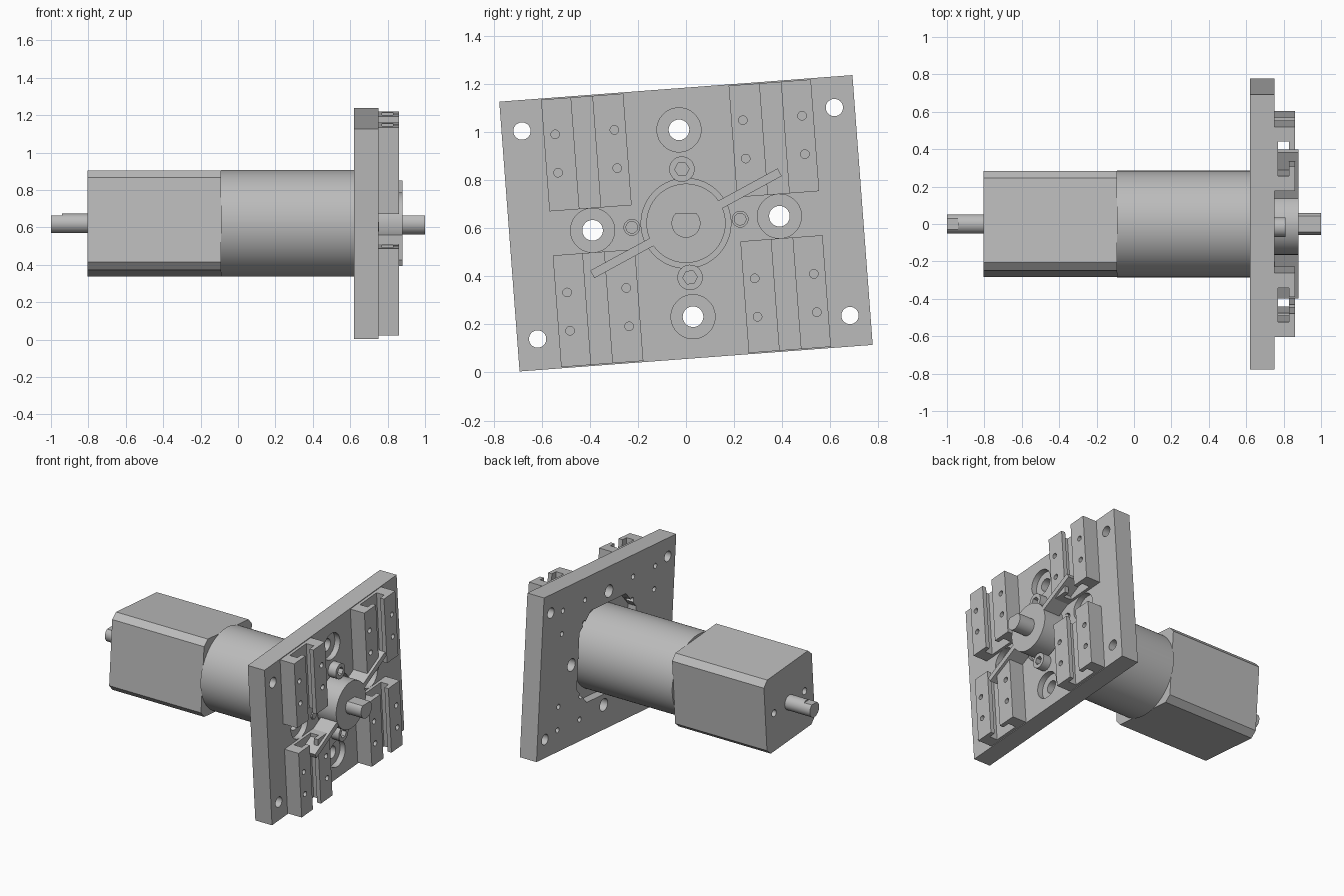
import bpy, bmesh
from math import radians, cos, sin, pi
from mathutils import Matrix

old = bpy.data.objects.get("Cube")
if old:
    bpy.data.objects.remove(old, do_unlink=True)

steel = bpy.data.materials.new("grey_metal")
steel.use_nodes = True
GREY = (0.5, 0.5, 0.5, 1)
steel.diffuse_color = GREY
steel.node_tree.nodes["Principled BSDF"].inputs["Base Color"].default_value = GREY

TILT = radians(4.3)
AXIS_Z = 0.621


def place(angle):
    return Matrix.Translation((0, 0, AXIS_Z)) @ Matrix.Rotation(angle, 4, 'X')


def prism_x(bm, outline, x0, x1):
    """Extrude a (y, z) outline along x."""
    face = bm.faces.new([bm.verts.new((x0, y, z)) for y, z in outline])
    ext = bmesh.ops.extrude_face_region(bm, geom=[face])
    for v in ext["geom"]:
        if isinstance(v, bmesh.types.BMVert):
            v.co.x = x1


def circle(r, y=0, z=0, n=32, top=None):
    pts = [(y + r * cos(2 * pi * i / n), z + r * sin(2 * pi * i / n)) for i in range(n)]
    return pts if top is None else [(a, b) for a, b in pts if b <= top]


def chamfered(h, c):
    k = h - c
    return [(h, -k), (h, k), (k, h), (-k, h), (-h, k), (-h, -k), (-k, -h), (k, -h)]


def rect(hy, hz):
    return [(hy, -hz), (hy, hz), (-hy, hz), (-hy, -hz)]


def make(name, pieces, angle=0.0):
    """Object made of (outline, x0, x1) prisms."""
    bm = bmesh.new()
    for outline, x0, x1 in pieces:
        prism_x(bm, outline, x0, x1)
    return finish(name, bm, angle)


def finish(name, bm, angle):
    bmesh.ops.recalc_face_normals(bm, faces=bm.faces)
    me = bpy.data.meshes.new(name)
    bm.to_mesh(me)
    bm.free()
    me.materials.append(steel)
    ob = bpy.data.objects.new(name, me)
    bpy.context.collection.objects.link(ob)
    ob.matrix_world = place(angle)
    return ob


def cut(ob, pieces, angle=TILT):
    tool = make("cutter", pieces, angle)
    tool.hide_render = True
    mod = ob.modifiers.new("cut", 'BOOLEAN')
    mod.operation = 'DIFFERENCE'
    mod.solver = 'EXACT'
    mod.object = tool
    bpy.context.view_layer.objects.active = ob
    bpy.ops.object.modifier_apply(modifier=mod.name)
    bpy.data.objects.remove(tool, do_unlink=True)


SIGNS = [(a, b) for a in (-1, 1) for b in (-1, 1)]
BORES = [(0.39, 0), (-0.39, 0), (0, 0.39), (0, -0.39)]
SCREWS = [(a * u, b * v) for a, b in SIGNS for u in (0.268, 0.515) for v in (0.25, 0.41)]

# Mounting plate with through holes, counterbores and motor pocket
plate = make("mounting_plate", [(rect(0.737, 0.563), 0.62, 0.75)], TILT)
cut(plate, [(circle(0.036, a * 0.652, b * 0.434), 0.5, 0.9) for a, b in SIGNS]
    + [(circle(0.043, y, z), 0.5, 0.9) for y, z in BORES])
cut(plate, [(circle(0.092, y, z), 0.71, 0.9) for y, z in BORES]
    + [(circle(0.187, n=64), 0.71, 0.9)]
    + [(circle(0.033, a * 0.226, 0, 24), 0.72, 0.9) for a in (-1, 1)]
    + [(circle(0.018, y, z, 16), 0.5, 0.67) for y, z in SCREWS])
cut(plate, [(chamfered(0.315, 0.12), 0.5, 0.68)])

# Four T-slot rails
T_SLOT = [(0.22, 0.74), (0.22, 0.86), (0.349, 0.86), (0.349, 0.83), (0.3, 0.83), (0.3, 0.77),
          (0.484, 0.77), (0.484, 0.83), (0.438, 0.83), (0.438, 0.86), (0.563, 0.86), (0.563, 0.74)]
for a, b in SIGNS:
    bm = bmesh.new()
    face = bm.faces.new([bm.verts.new((x, a * u, b * 0.092)) for u, x in T_SLOT])
    ext = bmesh.ops.extrude_face_region(bm, geom=[face])
    for v in ext["geom"]:
        if isinstance(v, bmesh.types.BMVert):
            v.co.z = b * 0.558
    name = ("upper" if b > 0 else "lower") + ("_back" if a > 0 else "_front") + "_rail"
    rail = finish(name, bm, TILT)
    cut(rail, [(circle(0.018, y, z, 16), 0.79, 0.95) for y, z in SCREWS if y * a > 0 and z * b > 0])

# Socket head screws and dowels
for s, word in ((1, "upper"), (-1, "lower")):
    screw = make(word + "_socket_screw", [(circle(0.053, 0, s * 0.226), 0.73, 0.81)], TILT)
    cut(screw, [(circle(0.03, 0, s * 0.226, 6), 0.77, 0.9)])
    make(word + "_dowel", [(circle(0.026, s * 0.226, 0, 24), 0.7, 0.755)], TILT)

# Hub with radial arm bar
make("hub", [(circle(0.165, n=64), 0.7, 0.88)])
make("arm_bar", [(rect(0.444, 0.018), 0.752, 0.879)], radians(28.6))

# Motor: gearbox cylinder, chamfered housing and both shafts
make("gearbox", [(circle(0.285, n=96), -0.092, 0.7)])
housing = make("motor_housing", [(chamfered(0.267, 0.04), -0.805, -0.09)], -TILT)
cut(housing, [(circle(0.024, s * 0.17, 0, 20), -0.9, -0.75) for s in (-1, 1)], -TILT)
make("rear_shaft", [(circle(0.052), -0.94, -0.8), (circle(0.052, top=0.045), -1.0, -0.94)])
make("output_shaft", [(circle(0.06, n=48, top=0.045), 0.87, 1.0)])

# Smooth shading with sharp edges kept
bpy.ops.object.select_all(action='DESELECT')
for ob in bpy.context.scene.objects:
    if ob.type == 'MESH' and steel.name in ob.data.materials:
        ob.select_set(True)
        bpy.context.view_layer.objects.active = ob
bpy.ops.object.shade_smooth_by_angle(angle=radians(30))
